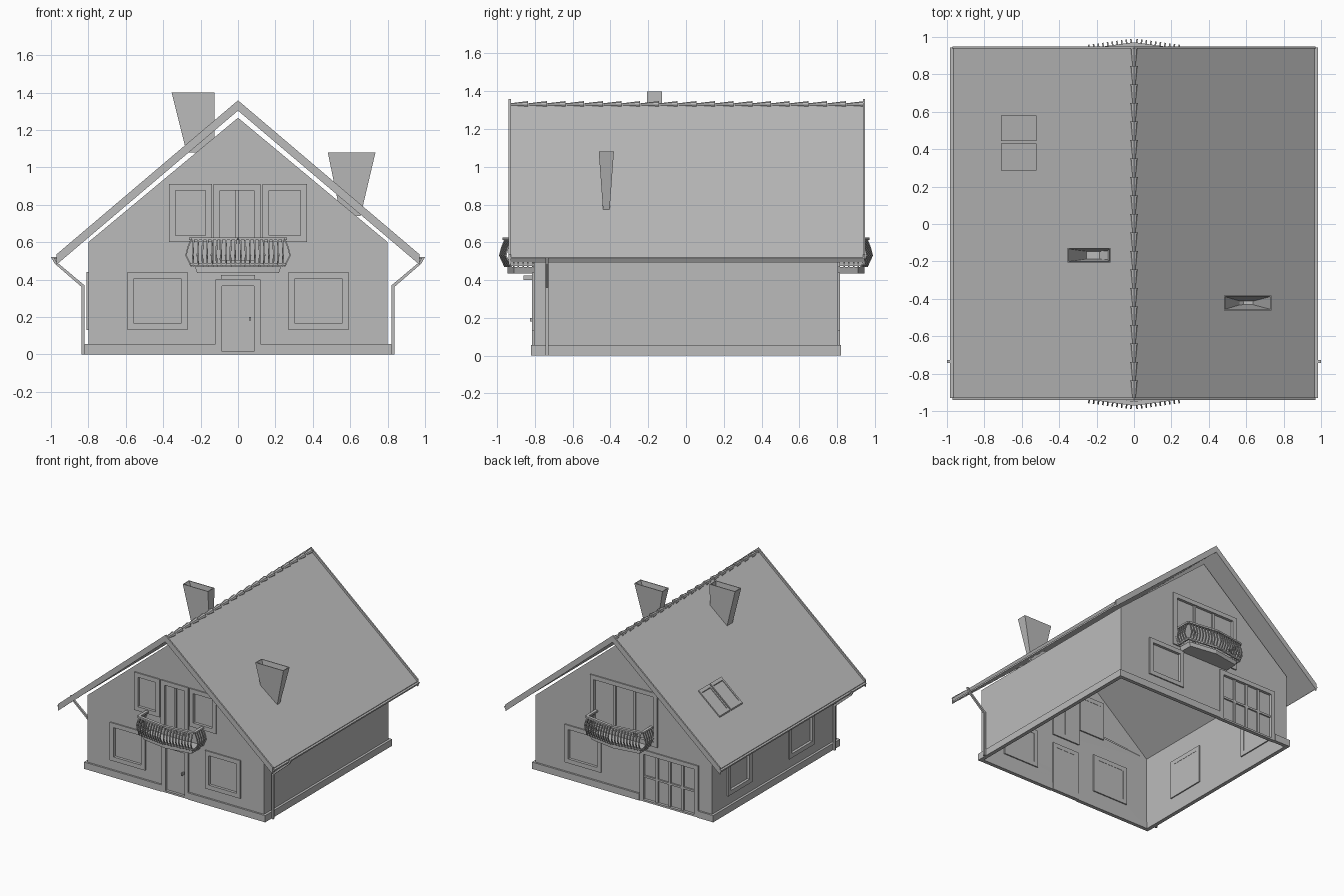
import bpy, bmesh
from math import pi
from mathutils import Matrix, Vector

cube = bpy.data.objects.get("Cube")
if cube:
    bpy.data.objects.remove(cube, do_unlink=True)

grey = bpy.data.materials.new("plain grey")
grey.use_nodes = True
COLOUR = (0.5, 0.5, 0.5, 1)
grey.diffuse_color = COLOUR
grey.node_tree.nodes["Principled BSDF"].inputs["Base Color"].default_value = COLOUR

WALL = 0.805
SIDES = {"front": 0, "back": pi, "right": -pi / 2}


def make(name, bm, side="front"):
    bmesh.ops.recalc_face_normals(bm, faces=bm.faces)
    mesh = bpy.data.meshes.new(name)
    bm.to_mesh(mesh)
    bm.free()
    mesh.transform(Matrix.Rotation(SIDES[side], 4, "Z"))
    mesh.materials.append(grey)
    obj = bpy.data.objects.new(name, mesh)
    bpy.context.collection.objects.link(obj)
    return obj


def box(bm, x0, x1, y0, y1, z0, z1):
    size = Matrix.Diagonal((x1 - x0, y1 - y0, z1 - z0, 1))
    mid = Matrix.Translation(((x0 + x1) / 2, (y0 + y1) / 2, (z0 + z1) / 2))
    bmesh.ops.create_cube(bm, size=1, matrix=mid @ size)


def loft(bm, a, b, caps=True):
    """Join two matching outlines with a band of quads."""
    va, vb = [bm.verts.new(p) for p in a], [bm.verts.new(p) for p in b]
    n = len(va)
    for i in range(n):
        j = (i + 1) % n
        bm.faces.new((va[i], va[j], vb[j], vb[i]))
    if caps:
        bm.faces.new(va[::-1])
        bm.faces.new(vb)


def prism(bm, profile, y0, y1):
    loft(bm, [(x, y0, z) for x, z in profile], [(x, y1, z) for x, z in profile])


def chevron(half, eave, peak, thick):
    return [(-half, eave), (0, peak), (half, eave),
            (half, eave - thick), (0, peak - thick), (-half, eave - thick)]


# Hollow walls with gables, open underneath
bm = bmesh.new()
prism(bm, [(-0.8, 0), (0.8, 0), (0.8, 0.6), (0, 1.265), (-0.8, 0.6)], -WALL, WALL)
bmesh.ops.recalc_face_normals(bm, faces=bm.faces)
bm.normal_update()
bmesh.ops.delete(bm, geom=[f for f in bm.faces if f.normal.z < -0.9], context="FACES_ONLY")
mesh_walls = make("walls", bm)
shell = mesh_walls.modifiers.new("thickness", "SOLIDIFY")
shell.thickness = 0.015

# Windows and doors: name, side, x range, z range, upright bars, cross bars
OPENINGS = [
    ("front_window_right", "front", -0.59, -0.27, 0.13, 0.44, 0, 0),
    ("front_window_left", "front", 0.27, 0.59, 0.13, 0.44, 0, 0),
    ("front_door", "front", -0.12, 0.12, 0.0, 0.4, 0, 0),
    ("upper_window_right", "front", -0.37, -0.14, 0.6, 0.91, 0, 0),
    ("front_balcony_door", "front", -0.13, 0.12, 0.47, 0.91, 1, 0),
    ("upper_window_left", "front", 0.13, 0.37, 0.6, 0.91, 0, 0),
    ("back_window", "back", -0.53, -0.2, 0.13, 0.44, 0, 0),
    ("back_balcony_door", "back", -0.3, 0.31, 0.47, 0.91, 2, 0),
    ("garden_door", "back", 0.15, 0.68, 0.0, 0.42, 3, 1),
    ("side_window_back", "right", -0.61, -0.3, 0.13, 0.44, 0, 0),
    ("side_window_front", "right", 0.18, 0.51, 0.13, 0.44, 0, 0),
]
cutters = []
BAR = 0.035
for name, side, x0, x1, z0, z1, uprights, crosses in OPENINGS:
    face = 0.8 if side == "right" else WALL
    ix0, ix1, iz0, iz1 = x0 + BAR, x1 - BAR, z0 + BAR, z1 - BAR
    if z0 == 0:
        iz0 = 0.015
    bm = bmesh.new()
    box(bm, ix0, ix1, -face - 0.05, -face + 0.05, iz0, iz1)
    cutters.append(make(name + "_cutter", bm, side))

    # Frame and bars
    bm = bmesh.new()
    out, inn = -face - 0.01, -face + 0.02
    box(bm, x0, ix0, out, inn, z0, z1)
    box(bm, ix1, x1, out, inn, z0, z1)
    box(bm, ix0, ix1, out, inn, iz1, z1)
    box(bm, ix0, ix1, out, inn, z0, iz0)
    for i in range(uprights):
        x = ix0 + (ix1 - ix0) * (i + 1) / (uprights + 1)
        box(bm, x - 0.01, x + 0.01, -face, inn, iz0, iz1)
    for i in range(crosses):
        z = iz0 + (iz1 - iz0) * (i + 1) / (crosses + 1)
        box(bm, ix0, ix1, -face, inn, z - 0.008, z + 0.008)
    make(name + "_frame", bm, side)

    # Recessed pane
    bm = bmesh.new()
    box(bm, ix0, ix1, -face + 0.012, -face + 0.018, iz0, iz1)
    make(name + "_pane", bm, side)

# Cut the openings, then drop the cutters
for cutter in cutters:
    cutter.hide_render = True
    cut = mesh_walls.modifiers.new("opening", "BOOLEAN")
    cut.operation, cut.solver, cut.object = "DIFFERENCE", "EXACT", cutter
bpy.context.view_layer.update()
evaluated = mesh_walls.evaluated_get(bpy.context.evaluated_depsgraph_get())
finished = bpy.data.meshes.new_from_object(evaluated)
mesh_walls.modifiers.clear()
mesh_walls.data = finished
for cutter in cutters:
    bpy.data.objects.remove(cutter, do_unlink=True)

# Plinth, interrupted at the doors
bm = bmesh.new()
P = 0.82
for x0, x1, s in [(-P, -0.12, -1), (0.12, P, -1), (-0.15, P, 1), (-P, -0.68, 1)]:
    y0, y1 = sorted((s * P, s * 0.79))
    box(bm, x0, x1, y0, y1, 0, 0.055)
for s in (-1, 1):
    x0, x1 = sorted((s * P, s * 0.79))
    box(bm, x0, x1, -0.79, 0.79, 0, 0.055)
make("plinth", bm)

# Front door hood and handle
bm = bmesh.new()
box(bm, -0.09, 0.09, -0.86, -0.8, 0.4, 0.425)
box(bm, 0.06, 0.07, -0.825, -0.79, 0.18, 0.2)
make("door_hood_and_handle", bm)

# Roof slab and barge boards
bm = bmesh.new()
prism(bm, chevron(0.965, 0.52, 1.335, 0.028), -0.93, 0.945)
make("roof", bm)
for name, y in (("front", -0.94), ("back", 0.937)):
    bm = bmesh.new()
    prism(bm, chevron(0.97, 0.535, 1.358, 0.055), y, y + 0.012)
    make(name + "_barge_board", bm)

# Overlapping ridge tiles
bm = bmesh.new()
TILES = 19
step = 1.88 / TILES
for i in range(TILES):
    place = Matrix.Translation((0, -0.935 + (i + 0.5) * step, 1.326))
    bmesh.ops.create_cone(bm, segments=8, cap_ends=True, radius1=0.022, radius2=0.01,
                          depth=step, matrix=place @ Matrix.Rotation(pi / 2, 4, "X"))
make("ridge_tiles", bm)

# Gutters and downpipes
for name, s in (("left", 1), ("right", -1)):
    bm = bmesh.new()
    prism(bm, [(s * 0.962, 0.515), (s * 0.984, 0.515), (s * 0.973, 0.495)], -0.93, 0.945)
    make(name + "_gutter", bm)
    bm = bmesh.new()
    path = [(1.0, 0.52), (0.965, 0.52), (0.965, 0.49), (0.822, 0.37), (0.822, 0),
            (0.838, 0), (0.838, 0.362), (0.98, 0.485)]
    prism(bm, [(s * x, z) for x, z in path], -0.743, -0.727)
    make(name + "_downpipe", bm)

# Flared chimneys, open at the top: top x range, base x range, y middle, heights
for name, t0, t1, b0, b1, y, top, base, hw in [
        ("right_chimney", -0.355, -0.125, -0.275, -0.125, -0.167, 1.4, 1.08, 0.035),
        ("left_chimney", 0.48, 0.735, 0.55, 0.655, -0.422, 1.08, 0.74, 0.015)]:
    bm = bmesh.new()

    def ring(x0, x1, half, z):
        return [(x0, y - half, z), (x1, y - half, z), (x1, y + half, z), (x0, y + half, z)]
    outer, e = ring(t0, t1, 0.04, top), 0.006
    rim = ring(t0 + e, t1 - e, 0.04 - e, top)
    loft(bm, ring(b0, b1, hw, base), outer, caps=False)
    loft(bm, outer, rim, caps=False)
    low = ring(b0 + 0.02, b1 - 0.02, hw * 0.6, base + 0.1)
    loft(bm, rim, low, caps=False)
    bm.faces.new([bm.verts.new(p) for p in low])
    bmesh.ops.remove_doubles(bm, verts=bm.verts, dist=0.0001)
    make(name, bm)

# Pair of skylights lying on the right slope
slope = (1.335 - 0.52) / 0.965
for name, y0, y1 in (("front_skylight", 0.285, 0.43), ("back_skylight", 0.443, 0.58)):
    bm = bmesh.new()
    box(bm, -0.71, -0.69, y0, y1, 0, 0.012)
    box(bm, -0.54, -0.52, y0, y1, 0, 0.012)
    box(bm, -0.69, -0.54, y0, y0 + 0.015, 0, 0.012)
    box(bm, -0.69, -0.54, y1 - 0.015, y1, 0, 0.012)
    box(bm, -0.69, -0.54, y0 + 0.015, y1 - 0.015, 0, 0.005)
    for v in bm.verts:
        v.co.z += 1.335 + slope * v.co.x
    make(name, bm)

# Bowed balconies with bellied balusters
PLAN = [Vector(p) for p in ((-0.25, -0.8), (-0.25, -0.925), (0, -0.96), (0.25, -0.925), (0.25, -0.8))]
BELLY = [(0.0, 0.47), (0.028, 0.53), (0.018, 0.57), (0.0, 0.615)]
for side in ("front", "back"):
    bm = bmesh.new()
    deck = [(p.x * 0.92, p.y * 0.985 if p.y < -0.9 else p.y) for p in PLAN]
    loft(bm, [(x * 0.95, y, 0.435) for x, y in deck], [(x, y, 0.47) for x, y in deck])
    make(side + "_balcony_deck", bm, side)

    bm = bmesh.new()
    for a, b in zip(PLAN, PLAN[1:]):
        along = (b - a).normalized()
        out = Vector((along.y, -along.x))
        # Top and bottom rails
        for z, w in ((0.612, 0.012), (0.475, 0.006)):
            corners = [a - out * w, b - out * w, b + out * w, a + out * w]
            loft(bm, [(*c, z) for c in corners], [(*c, z + 0.014) for c in corners])
        # Balusters
        count = round((b - a).length / 0.026)
        for i in range(count):
            mid = a.lerp(b, (i + 0.5) / count)
            for (o0, z0), (o1, z1) in zip(BELLY, BELLY[1:]):
                ends = []
                for o, z in ((o0, z0), (o1, z1)):
                    c = mid + out * o
                    ends.append([(*(c + along * u + out * w), z) for u, w in
                                 ((-0.004, -0.004), (0.004, -0.004), (0.004, 0.004), (-0.004, 0.004))])
                loft(bm, *ends)
    make(side + "_balcony_railing", bm, side)
